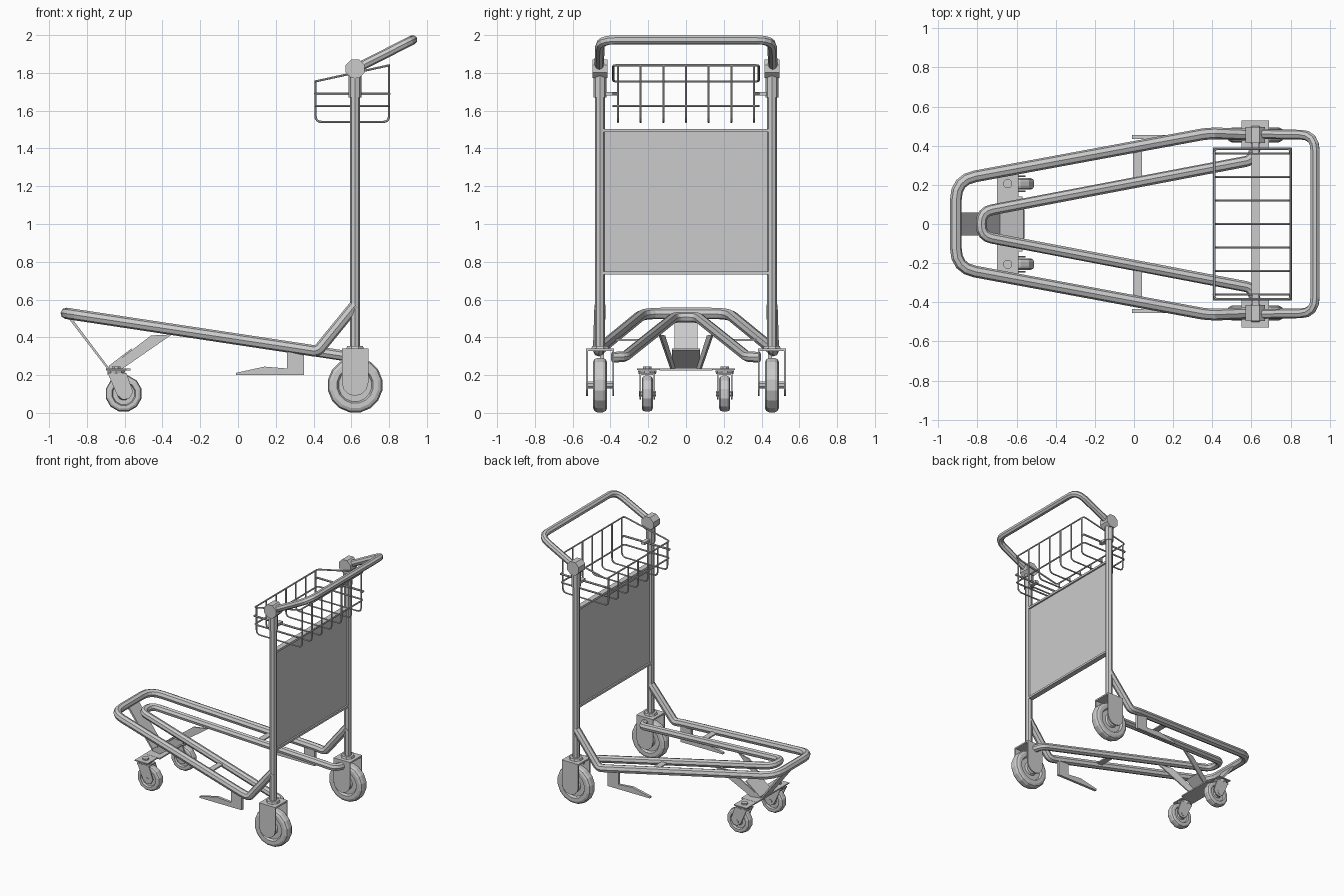
import bpy, bmesh, math
from mathutils import Vector

if "Cube" in bpy.data.objects:
    bpy.data.objects.remove(bpy.data.objects["Cube"])


def finish(name, bm):
    bmesh.ops.recalc_face_normals(bm, faces=bm.faces)
    me = bpy.data.meshes.new(name)
    bm.to_mesh(me)
    bm.free()
    ob = bpy.data.objects.new(name, me)
    bpy.context.collection.objects.link(ob)
    return ob


def rounded(pts, radius, closed=False, steps=4):
    """Replace polyline corners with short arcs."""
    pts = [Vector(p) for p in pts]
    out = []
    for i, p in enumerate(pts):
        if not closed and i in (0, len(pts) - 1):
            out.append(p)
            continue
        a, b = pts[i - 1] - p, pts[(i + 1) % len(pts)] - p
        d = min(radius, a.length * 0.45, b.length * 0.45)
        a, b = p + a.normalized() * d, p + b.normalized() * d
        for k in range(steps + 1):
            t = k / steps
            out.append(a * (1 - t) ** 2 + p * 2 * t * (1 - t) + b * t * t)
    return out


def tube(name, pts, r, fillet=0.0, closed=False, res=2):
    """Round bar swept along a path (8 sides by default)."""
    if fillet:
        pts = rounded(pts, fillet, closed)
    cu = bpy.data.curves.new(name, 'CURVE')
    cu.dimensions = '3D'
    cu.bevel_depth, cu.bevel_resolution, cu.use_fill_caps = r, res, True
    sp = cu.splines.new('POLY')
    sp.points.add(len(pts) - 1)
    for q, p in zip(sp.points, pts):
        q.co = (*p, 1)
    sp.use_cyclic_u = closed
    tmp = bpy.data.objects.new(name + "_path", cu)
    bpy.context.collection.objects.link(tmp)
    dg = bpy.context.evaluated_depsgraph_get()
    me = bpy.data.meshes.new_from_object(tmp.evaluated_get(dg))
    bpy.data.objects.remove(tmp)
    me.name = name
    for f in me.polygons:
        f.use_smooth = False
    ob = bpy.data.objects.new(name, me)
    bpy.context.collection.objects.link(ob)


def prism(name, pts, y0, y1, shear=None):
    """Side profile (x, z) extruded from y0 to y1; shear(x) shifts y."""
    bm = bmesh.new()
    sh = shear or (lambda x: 0)
    a = [bm.verts.new((x, y0 + sh(x), z)) for x, z in pts]
    b = [bm.verts.new((x, y1 + sh(x), z)) for x, z in pts]
    bm.faces.new(a)
    bm.faces.new(b[::-1])
    n = len(pts)
    for i in range(n):
        bm.faces.new((a[i], a[(i + 1) % n], b[(i + 1) % n], b[i]))
    finish(name, bm)


def box(name, x0, x1, y0, y1, z0, z1):
    prism(name, [(x0, z0), (x1, z0), (x1, z1), (x0, z1)], y0, y1)


def lathe(name, prof, n, c, axis='Y'):
    """Spin (radius, offset) profile about the axis through c."""
    bm = bmesh.new()
    rings = []
    for r, o in prof:
        ring = []
        for k in range(n):
            t = 2 * math.pi * (k + 0.5) / n
            u, v = r * math.cos(t), r * math.sin(t)
            p = (u, o, v) if axis == 'Y' else (u, v, o)
            ring.append(bm.verts.new(Vector(c) + Vector(p)))
        rings.append(ring)
    for a, b in zip(rings, rings[1:]):
        for k in range(n):
            bm.faces.new((a[k], a[(k + 1) % n], b[(k + 1) % n], b[k]))
    bm.faces.new(rings[0])
    bm.faces.new(rings[-1][::-1])
    finish(name, bm)


def wheel(name, c, r, w, n):
    h = w / 2
    half = [(r * 0.3, h * 0.9), (r * 0.36, h * 0.55), (r * 0.6, h * 0.55),
            (r * 0.66, h), (r * 0.84, h), (r * 0.95, h * 0.8), (r, h * 0.4)]
    lathe(name, [(q, -o) for q, o in half] + [(q, o) for q, o in half[::-1]], n, c)


def deck(x):
    """Height of the sloping luggage deck."""
    return 0.39 - 0.15 * x


PX, PY = 0.62, 0.455

# Luggage deck: outer and inner loops
side = [(PX, PY, 0.57), (0.42, PY + 0.008, 0.325), (0.36, PY + 0.005, 0.335),
        (-0.91, 0.225, 0.527)]
tube("outer_deck_frame", side + [(x, -y, z) for x, y, z in side[::-1]], 0.03, 0.1)
inner = [(PX, 0.39, 0.295), (0.60, 0.325, 0.297), (-0.78, 0.062, deck(-0.78))]
tube("inner_deck_frame", inner + [(x, -y, z) for x, y, z in inner[::-1]], 0.028, 0.07)

# Handle loop
hs = [(PX, PY + 0.005, 1.82), (0.925, PY, 1.975)]
tube("handle", hs + [(x, -y, z) for x, y, z in hs[::-1]], 0.025, 0.08)

# Back panel with edge rails
box("back_panel", PX - 0.008, PX + 0.008, -0.44, 0.44, 0.735, 1.5)
for z, n in ((0.74, "lower"), (1.495, "upper")):
    box("panel_rail_" + n, PX - 0.02, PX + 0.02, -0.44, 0.44, z - 0.008, z + 0.008)

# Basket wires
X0, X1, Y, W = 0.41, 0.80, 0.385, 0.006
for i in range(7):
    y = (i - 3) * 0.12
    tube("basket_hoop", [(X0, y, 1.755), (X0, y, 1.54), (X1, y, 1.54), (X1, y, 1.84)],
         W, 0.035, res=1)
for name, za, zb in (("top", 1.755, 1.84), ("lower", 1.625, 1.625)):
    tube("basket_rim_" + name, [(X0, -Y, za), (X1, -Y, zb), (X1, Y, zb), (X0, Y, za)],
         W, 0.02, True, 1)

for s, tag in ((1, "left"), (-1, "right")):
    y = s * PY
    # Upright post, sleeve and handle hub
    tube("post_" + tag, [(PX, y, 0.34), (PX, y, 1.81)], 0.027)
    tube("post_sleeve_" + tag, [(PX, y, 1.67), (PX, y, 1.79)], 0.034)
    lathe("handle_hub_" + tag, [(0.054, -0.04), (0.054, 0.04)], 8, (PX, y, 1.822))
    # Basket side rod and link to post
    tube("basket_side_rod_" + tag, [(X0, s * 0.36, 1.69), (X0, s * Y, 1.69),
         (X1, s * Y, 1.69), (X1, s * 0.36, 1.69)], 0.008, res=1)
    box("basket_link_" + tag, PX - 0.015, PX + 0.015, *sorted((s * 0.36, s * 0.44)), 1.68, 1.70)
    # Rear wheel, fork, axle and collar
    wheel("rear_wheel_" + tag, (PX, y, 0.147), 0.147, 0.075, 16)
    arc = [(PX + 0.07 * math.cos(t), 0.16 + 0.07 * math.sin(t))
           for t in [math.pi * (1 + k / 6) for k in range(7)]]
    plate = arc + [(PX + 0.07, 0.34), (PX - 0.07, 0.34)]
    for o in (-0.07, 0.07):
        prism("rear_fork_plate_" + tag, plate, y + o - 0.005, y + o + 0.005)
    box("rear_fork_top_" + tag, PX - 0.07, PX + 0.07, y - 0.075, y + 0.075, 0.328, 0.34)
    lathe("rear_axle_" + tag, [(0.02, -0.073), (0.02, 0.073)], 8, (PX, y, 0.147))
    lathe("post_collar_" + tag, [(0.05, 0), (0.045, 0.015)], 8, (PX, y, 0.34), 'Z')
    # Front caster
    cy = s * 0.205
    wheel("caster_wheel_" + tag, (-0.605, cy, 0.102), 0.098, 0.058, 12)
    cp = [(-0.69, 0.21), (-0.59, 0.21), (-0.555, 0.11), (-0.575, 0.075),
          (-0.61, 0.07), (-0.64, 0.095)]
    for o in (-0.038, 0.038):
        prism("caster_fork_" + tag, cp, cy + o - 0.004, cy + o + 0.004)
    box("caster_fork_top_" + tag, -0.69, -0.59, cy - 0.042, cy + 0.042, 0.2, 0.21)
    lathe("caster_axle_" + tag, [(0.016, -0.045), (0.016, 0.045)], 8, (-0.605, cy, 0.102))
    lathe("caster_swivel_" + tag, [(0.045, 0.205), (0.05, 0.225)], 10, (-0.645, cy, 0), 'Z')
    lathe("caster_bolt_" + tag, [(0.024, 0.23), (0.024, 0.245)], 8, (-0.645, cy, 0), 'Z')
    # Slanted arm from caster bar to the inner deck tube
    prism("caster_arm_" + tag, [(-0.69, 0.235), (-0.61, 0.235), (-0.35, 0.415), (-0.46, 0.41)],
          s * 0.06 - 0.005, s * 0.06 + 0.005, lambda x: s * 0.24 * (x + 0.69))
    # Deck brace
    box("deck_brace_" + tag, -0.005, 0.04, *sorted((s * 0.21, s * 0.4)), 0.38, 0.39)
    # Brake pedal plate
    prism("pedal_plate_" + tag, [(-0.01, 0.2), (0.35, 0.2), (0.35, 0.32), (0.26, 0.325),
          (0.26, 0.235), (0.14, 0.245), (-0.01, 0.212)], s * 0.445 - 0.01, s * 0.445 + 0.01)

# Caster crossbar, front strut and web between the arms
box("caster_crossbar", -0.70, -0.57, -0.14, 0.14, 0.225, 0.235)
box("caster_bar_ends", -0.70, -0.59, -0.26, 0.26, 0.226, 0.234)
prism("front_strut", [(-0.905, 0.51), (-0.69, 0.23), (-0.68, 0.235), (-0.89, 0.515)], -0.06, 0.06)
prism("arm_web", [(-0.68, 0.24), (-0.56, 0.332), (-0.565, 0.34), (-0.685, 0.248)], -0.075, 0.075)
